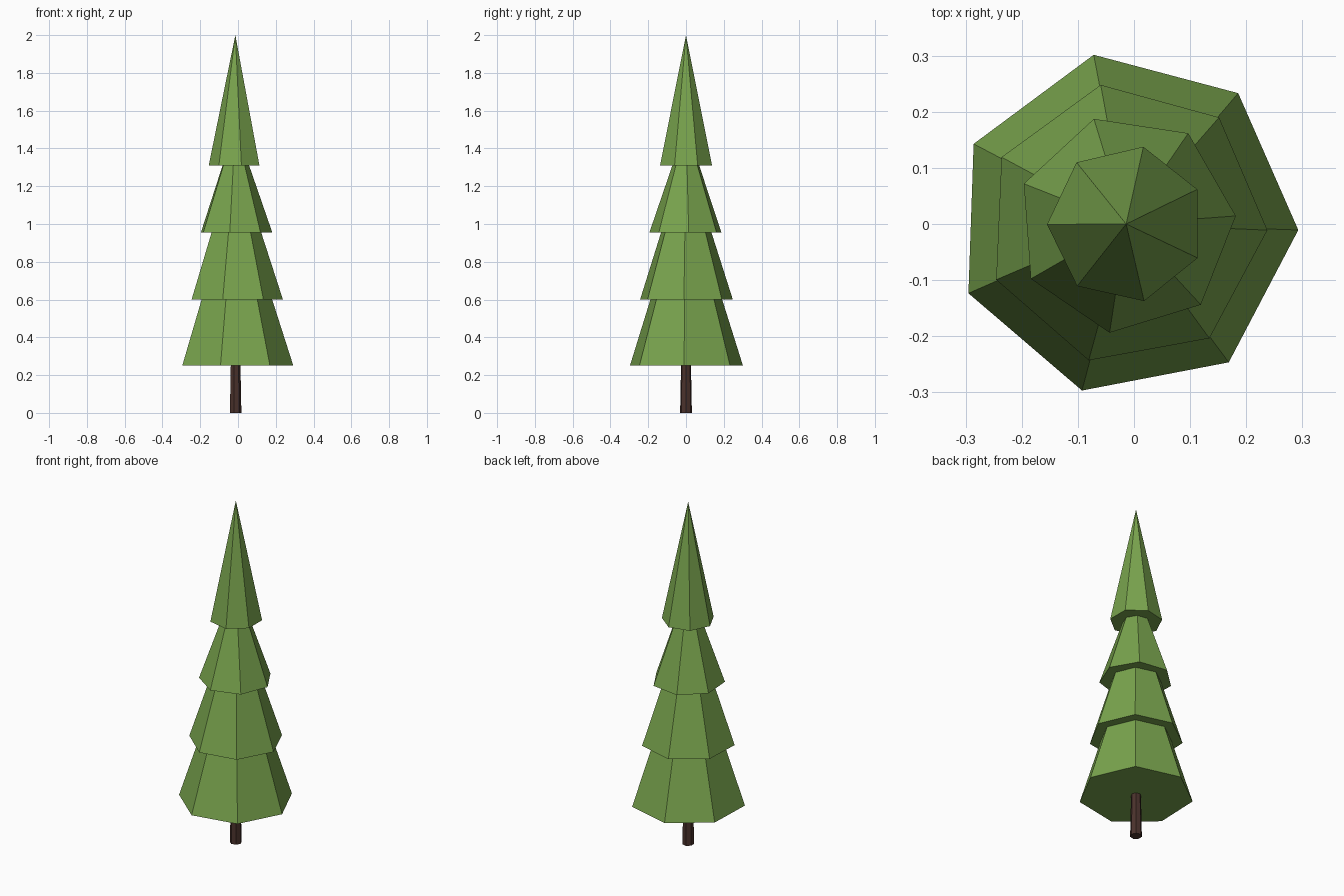
import bpy, bmesh, math

if "Cube" in bpy.data.objects:
    bpy.data.objects.remove(bpy.data.objects["Cube"])

SIDES = 7
CX = -0.014  # trunk axis sits slightly off the centre


def material(name, rgb):
    m = bpy.data.materials.new(name)
    m.diffuse_color = (*rgb, 1.0)
    m.use_nodes = True
    m.node_tree.nodes["Principled BSDF"].inputs["Base Color"].default_value = m.diffuse_color
    return m


def frustum(name, z0, z1, r0, r1, phase, mat):
    """Seven-sided flat-shaded cone section; r1 = 0 gives a point."""
    bm = bmesh.new()

    def ring(r, z):
        angles = [math.radians(phase) + math.tau * i / SIDES for i in range(SIDES)]
        return [bm.verts.new((CX + r * math.cos(a), r * math.sin(a), z)) for a in angles]

    low = ring(r0, z0)
    bm.faces.new(low[::-1])
    high = ring(r1, z1) if r1 else [bm.verts.new((CX, 0, z1))]
    for i in range(SIDES):
        j = (i + 1) % SIDES
        if r1:
            bm.faces.new((low[i], low[j], high[j], high[i]))
        else:
            bm.faces.new((low[i], low[j], high[0]))
    me = bpy.data.meshes.new(name)
    bm.to_mesh(me)
    bm.free()
    me.materials.append(mat)
    ob = bpy.data.objects.new(name, me)
    bpy.context.collection.objects.link(ob)
    return ob


green = material("needle green", (0.19, 0.37, 0.075))
brown = material("bark brown", (0.07, 0.032, 0.025))

# Trunk
frustum("trunk", 0.0, 0.25, 0.032, 0.027, 0, brown)

# Foliage tiers, bottom to top: z0, z1, lower radius, upper radius, twist
tiers = [
    ("lower_foliage", 0.25, 0.60, 0.307, 0.195, -2),
    ("middle_foliage", 0.60, 0.955, 0.252, 0.137, -2.5),
    ("upper_foliage", 0.955, 1.31, 0.196, 0.073, 4.2),
    ("tip_foliage", 1.31, 2.0, 0.141, 0.0, 26),
]
for name, z0, z1, r0, r1, phase in tiers:
    frustum(name, z0, z1, r0, r1, phase, green)
